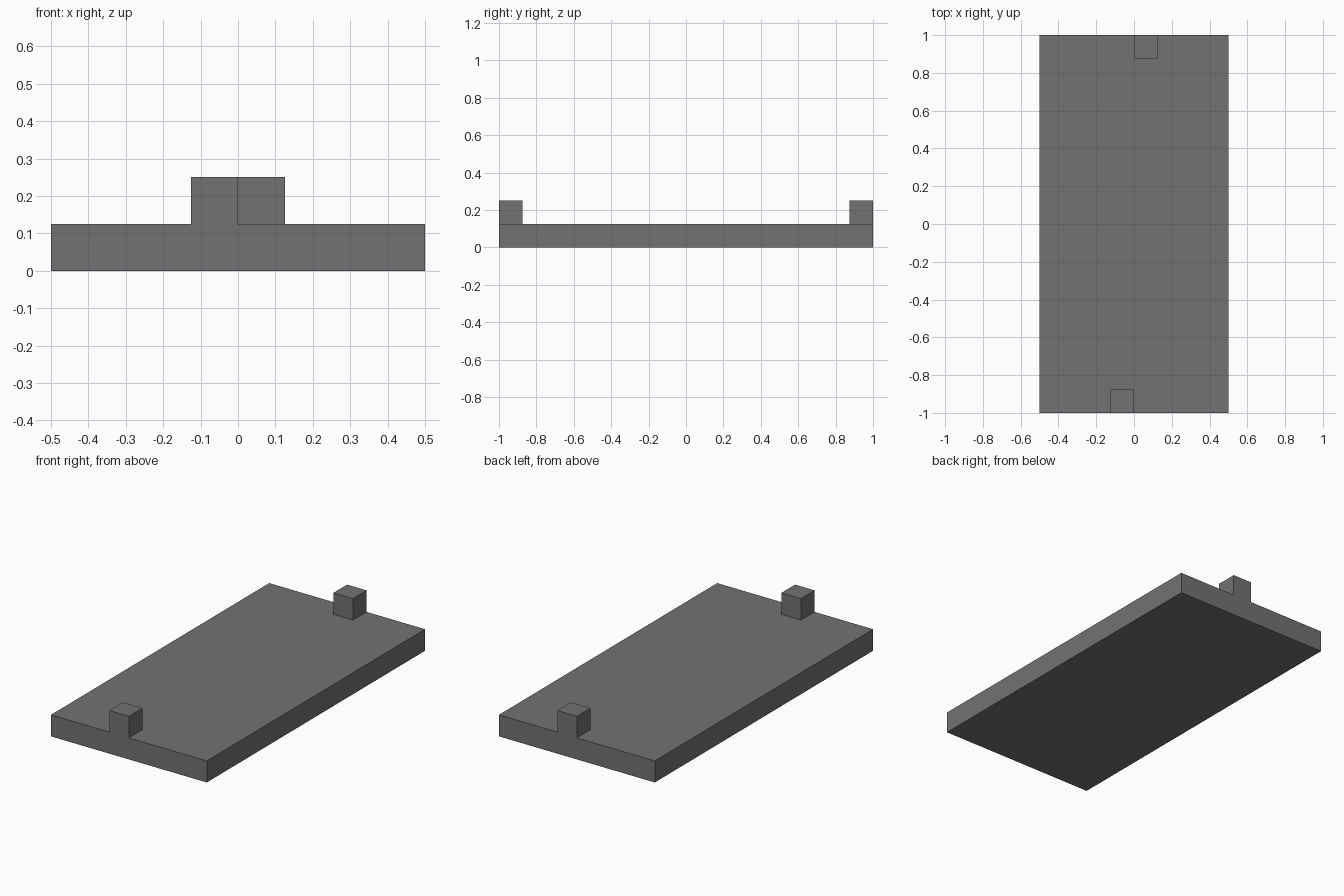
import bpy
import bmesh
from mathutils import Matrix, Vector

if "Cube" in bpy.data.objects:
    bpy.data.objects.remove(bpy.data.objects["Cube"], do_unlink=True)

# Single grey material
grey = bpy.data.materials.new("mid_grey")
grey.use_nodes = True
colour = (0.17, 0.17, 0.17, 1)
grey.diffuse_color = colour
grey.node_tree.nodes["Principled BSDF"].inputs["Base Color"].default_value = colour


def box(name, low, high):
    """Add a box spanning two opposite corners."""
    low, high = Vector(low), Vector(high)
    bm = bmesh.new()
    bmesh.ops.create_cube(bm, size=1, matrix=Matrix.LocRotScale(
        (low + high) / 2, None, high - low))
    mesh = bpy.data.meshes.new(name)
    bm.to_mesh(mesh)
    bm.free()
    mesh.materials.append(grey)
    obj = bpy.data.objects.new(name, mesh)
    bpy.context.collection.objects.link(obj)
    return obj


UNIT = 0.125  # slab thickness and peg size

# Flat base slab
box("base_slab", (-0.5, -1, 0), (0.5, 1, UNIT))

# Small pegs at opposite ends, one each side of the centre line
box("front_peg", (-UNIT, -1, UNIT), (0, UNIT - 1, 2 * UNIT))
box("back_peg", (0, 1 - UNIT, UNIT), (UNIT, 1, 2 * UNIT))
